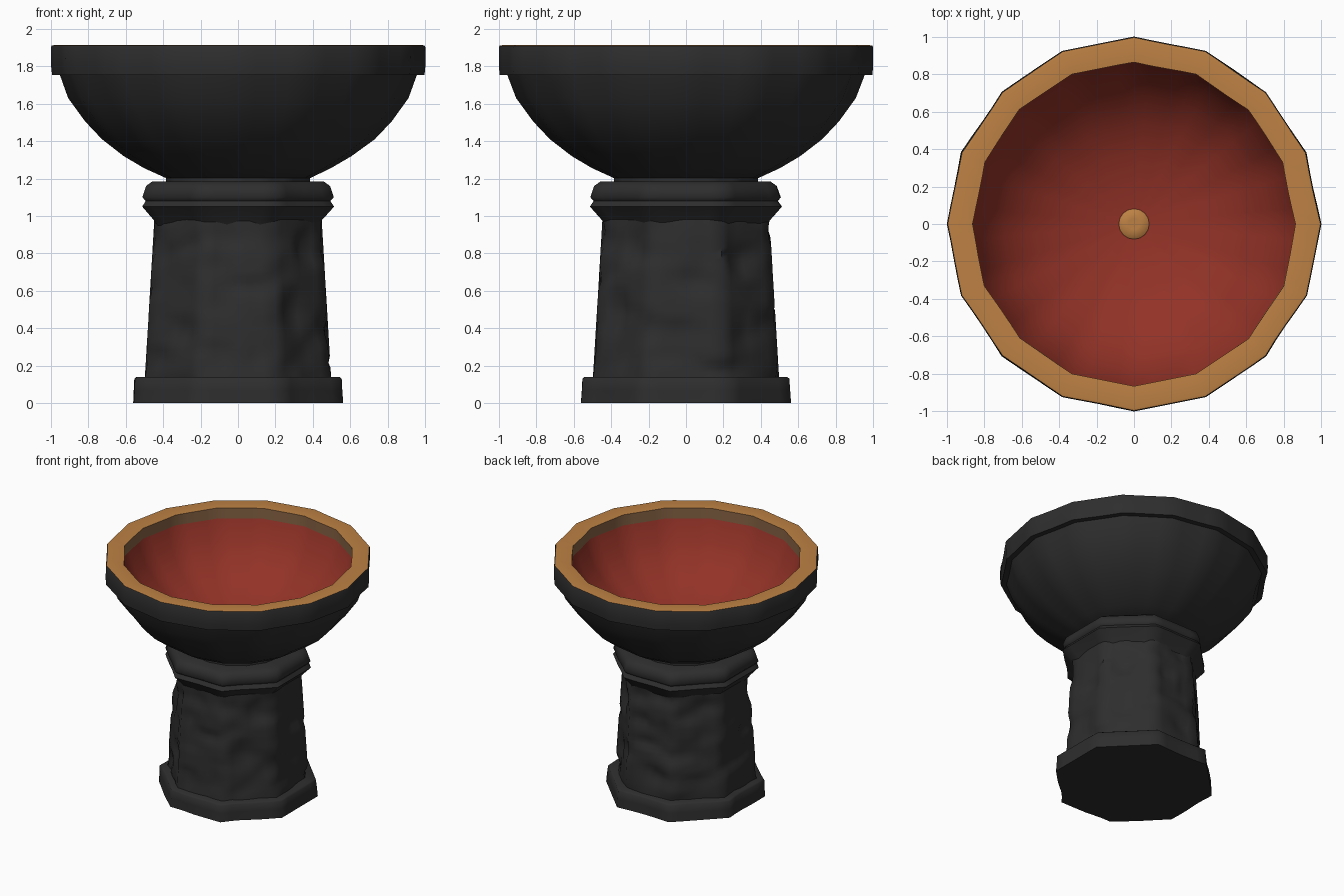
import bpy, bmesh
from math import pi, cos, sin
from mathutils import Vector, noise

cube = bpy.data.objects.get("Cube")
if cube:
    bpy.data.objects.remove(cube)


def material(name, color):
    m = bpy.data.materials.new(name)
    m.use_nodes = True
    m.diffuse_color = (*color, 1)
    m.node_tree.nodes["Principled BSDF"].inputs["Base Color"].default_value = (*color, 1)
    return m


charcoal = material("charcoal stone", (0.027, 0.027, 0.027))
gold = material("gold trim", (0.51, 0.22, 0.057))
bronze = material("dull bronze", (0.25, 0.13, 0.06))
red = material("red lining", (0.29, 0.032, 0.02))


def polygon_radius(angle, sides, phase):
    """Distance to the edge of a regular polygon with corner radius 1."""
    step = 2 * pi / sides
    a = (angle - phase) % step - step / 2
    return cos(step / 2) / cos(a)


def fine(profile, gap):
    """Split long profile segments evenly so they can carry carving."""
    out = [profile[0]]
    for (r0, z0), (r1, z1) in zip(profile, profile[1:]):
        n = max(1, round(abs(z1 - z0) / gap))
        out += [(r0 + (r1 - r0) * k / n, z0 + (z1 - z0) * k / n) for k in range(1, n + 1)]
    return out


def lathe(name, profile, sides, phase, samples, rough=0, scale=5, color=charcoal,
          bottom=False, top=False):
    """Sweep a profile around z with a polygonal outline and worn faces."""
    bm = bmesh.new()
    rings = []
    for r, z in profile:
        ring = []
        for i in range(samples):
            a = 2 * pi * i / samples
            d = r * polygon_radius(a, sides, phase)
            wear = noise.noise(Vector((d * cos(a), d * sin(a), z)) * scale)
            d -= rough * max(-0.1, wear)
            ring.append(bm.verts.new((d * cos(a), d * sin(a), z)))
        rings.append(ring)
    for low, high in zip(rings, rings[1:]):
        for i in range(samples):
            j = (i + 1) % samples
            bm.faces.new((low[i], low[j], high[j], high[i]))
    if bottom:
        bm.faces.new(rings[0][::-1])
    if top:
        bm.faces.new(rings[-1])
    mesh = bpy.data.meshes.new(name)
    bm.to_mesh(mesh)
    bm.free()
    mesh.materials.append(color)
    ob = bpy.data.objects.new(name, mesh)
    bpy.context.collection.objects.link(ob)
    bpy.ops.object.select_all(action="DESELECT")
    ob.select_set(True)
    bpy.context.view_layer.objects.active = ob
    bpy.ops.object.shade_smooth_by_angle(angle=1.15)


def octagon(name, profile, rough, scale, gap=1, bottom=False):
    """Lathe with eight sides, sized across the flats."""
    points = fine([(r / cos(pi / 8), z) for r, z in profile], gap)
    lathe(name, points, 8, pi / 8, 48, rough, scale, bottom=bottom)


# Octagonal pedestal
octagon("base_plinth", [(0.56, 0), (0.555, 0.07), (0.552, 0.13), (0.54, 0.14), (0.4, 0.14)],
        0.02, 3, bottom=True)
octagon("column", [(0.493, 0.13), (0.442, 0.98)], 0.05, 7, 0.03)
octagon("column_capital", [(0.43, 0.95), (0.45, 0.98), (0.512, 1.05), (0.492, 1.08),
                           (0.51, 1.10), (0.49, 1.16), (0.455, 1.185), (0.3, 1.185)], 0.015, 4)
lathe("neck", [(0.385, 1.17), (0.385, 1.22)], 16, 0, 64)

# Bowl underside and rim band
lathe("bowl_outside", [(0.2, 1.2), (0.38, 1.2), (0.5, 1.255), (0.61, 1.32), (0.73, 1.41),
                       (0.82, 1.505), (0.91, 1.63), (0.955, 1.755)], 16, 0, 64, 0.01, 3,
      bottom=True)
lathe("rim_band", [(0.93, 1.752), (0.995, 1.754), (1.0, 1.80), (1.0, 1.90), (0.995, 1.91)],
      16, 0, 64, 0.01, 3)

# Gilded lip with its inner wall
lathe("gold_lip", [(0.995, 1.91), (0.98, 1.913), (0.865, 1.906)], 16, 0, 64, 0.01, 3, gold)
lathe("lip_inner_wall", [(0.865, 1.906), (0.866, 1.82)], 16, 0, 64, 0.01, 3, bronze)

# Red basin and the gold boss at its centre
lathe("red_basin", [(0.866, 1.82), (0.81, 1.66), (0.70, 1.52), (0.55, 1.40), (0.36, 1.32),
                    (0.18, 1.28), (0.08, 1.27)], 16, 0, 64, 0.01, 3, red)
lathe("basin_boss", [(0.082, 1.269), (0.078, 1.276), (0.03, 1.274)], 16, 0, 32,
      color=gold, top=True)
